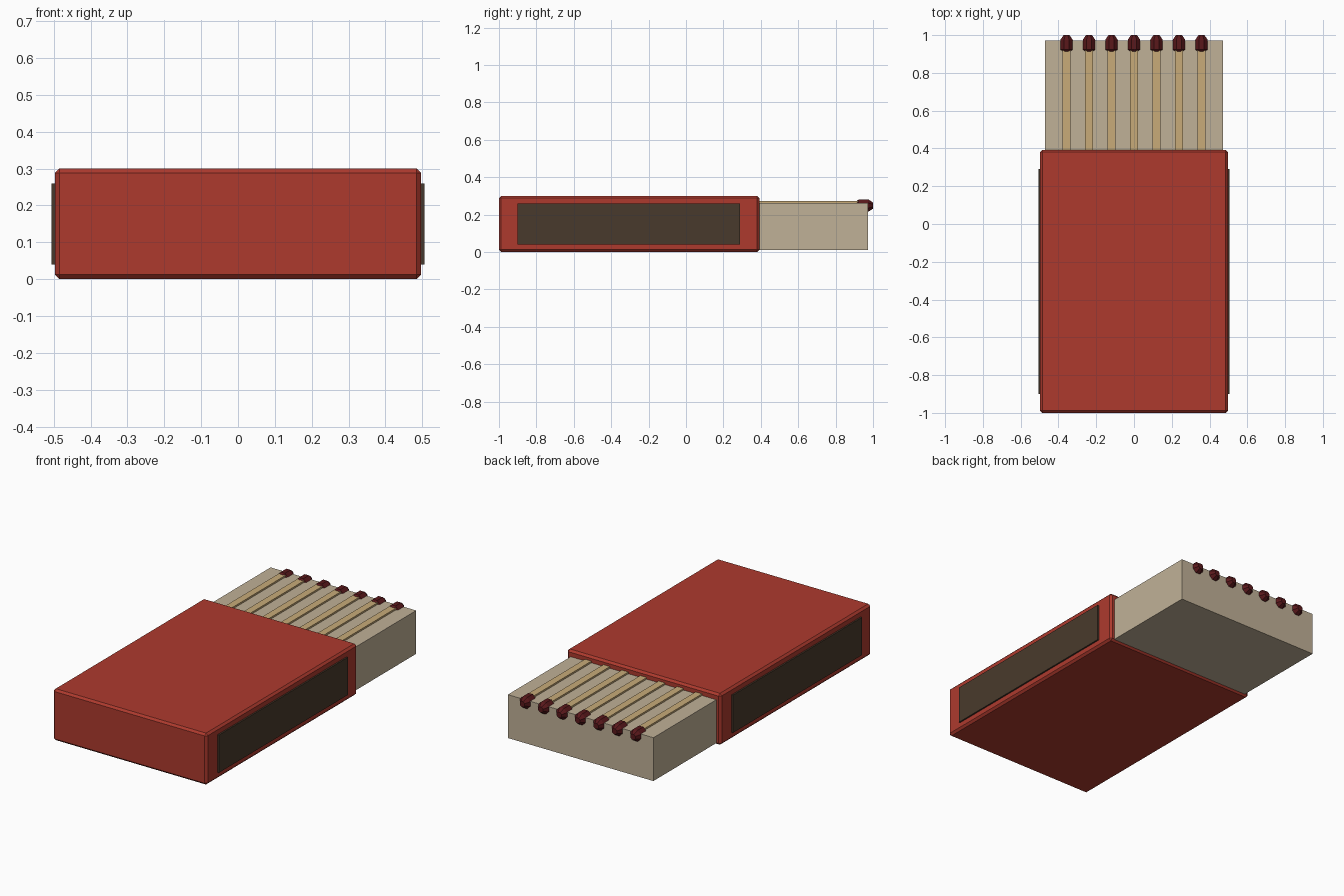
import bpy, bmesh, math
from mathutils import Vector

if "Cube" in bpy.data.objects:
    bpy.data.objects.remove(bpy.data.objects["Cube"], do_unlink=True)


def material(name, rgb):
    mat = bpy.data.materials.new(name)
    mat.use_nodes = True
    colour = (*rgb, 1.0)
    mat.diffuse_color = colour
    mat.node_tree.nodes["Principled BSDF"].inputs["Base Color"].default_value = colour
    return mat


red = material("red card", (0.42, 0.042, 0.027))
card = material("pale card", (0.53, 0.44, 0.31))
wood = material("match wood", (0.58, 0.41, 0.19))
striker = material("dark striker", (0.066, 0.042, 0.025))
tip = material("dark red tip", (0.10, 0.009, 0.011))


def finish(name, bm, mat):
    bmesh.ops.recalc_face_normals(bm, faces=bm.faces)
    mesh = bpy.data.meshes.new(name)
    bm.to_mesh(mesh)
    bm.free()
    mesh.materials.append(mat)
    obj = bpy.data.objects.new(name, mesh)
    bpy.context.collection.objects.link(obj)
    return obj


def box(name, low, high, mat, bevel=0):
    low, high = Vector(low), Vector(high)
    bm = bmesh.new()
    bmesh.ops.create_cube(bm, size=1)
    bmesh.ops.scale(bm, vec=high - low, verts=bm.verts)
    bmesh.ops.translate(bm, vec=(low + high) / 2, verts=bm.verts)
    obj = finish(name, bm, mat)
    if bevel:
        mod = obj.modifiers.new("chamfer", "BEVEL")
        mod.width = bevel
        mod.segments = 1
    return obj


def match_head(name, x, z, mat, sides=8):
    # Faceted tip: octagonal rings along y, with flat sides up and down
    bm = bmesh.new()
    rings = []
    for y, r in [(0.913, 0.024), (0.923, 0.033), (0.975, 0.033), (1.0, 0.016)]:
        r /= math.cos(math.pi / sides)
        angles = [2 * math.pi * (i + 0.5) / sides for i in range(sides)]
        rings.append([bm.verts.new((x + r * math.cos(a), y, z + r * math.sin(a)))
                      for a in angles])
    for a, b in zip(rings, rings[1:]):
        for i in range(sides):
            j = (i + 1) % sides
            bm.faces.new((a[i], a[j], b[j], b[i]))
    bm.faces.new(rings[0])
    bm.faces.new(rings[-1])
    return finish(name, bm, mat)


# Outer sleeve and sliding tray
box("sleeve", (-0.497, -1, 0), (0.497, 0.392, 0.3), red, 0.012)
box("tray", (-0.47, -0.4, 0.01), (0.47, 0.972, 0.263), card)

# Striking strips on both sides
for side, sign in (("left", 1), ("right", -1)):
    xs = sorted((sign * 0.49, sign * 0.506))
    box(side + "_striking_strip", (xs[0], -0.9, 0.04), (xs[1], 0.29, 0.26), striker)

# Row of matches
for i in range(7):
    x = (i - 3) * 0.119
    box(f"match_stick_{i + 1}", (x - 0.021, -0.3, 0.23), (x + 0.021, 0.93, 0.273), wood)
    match_head(f"match_head_{i + 1}", x, 0.248, tip)
